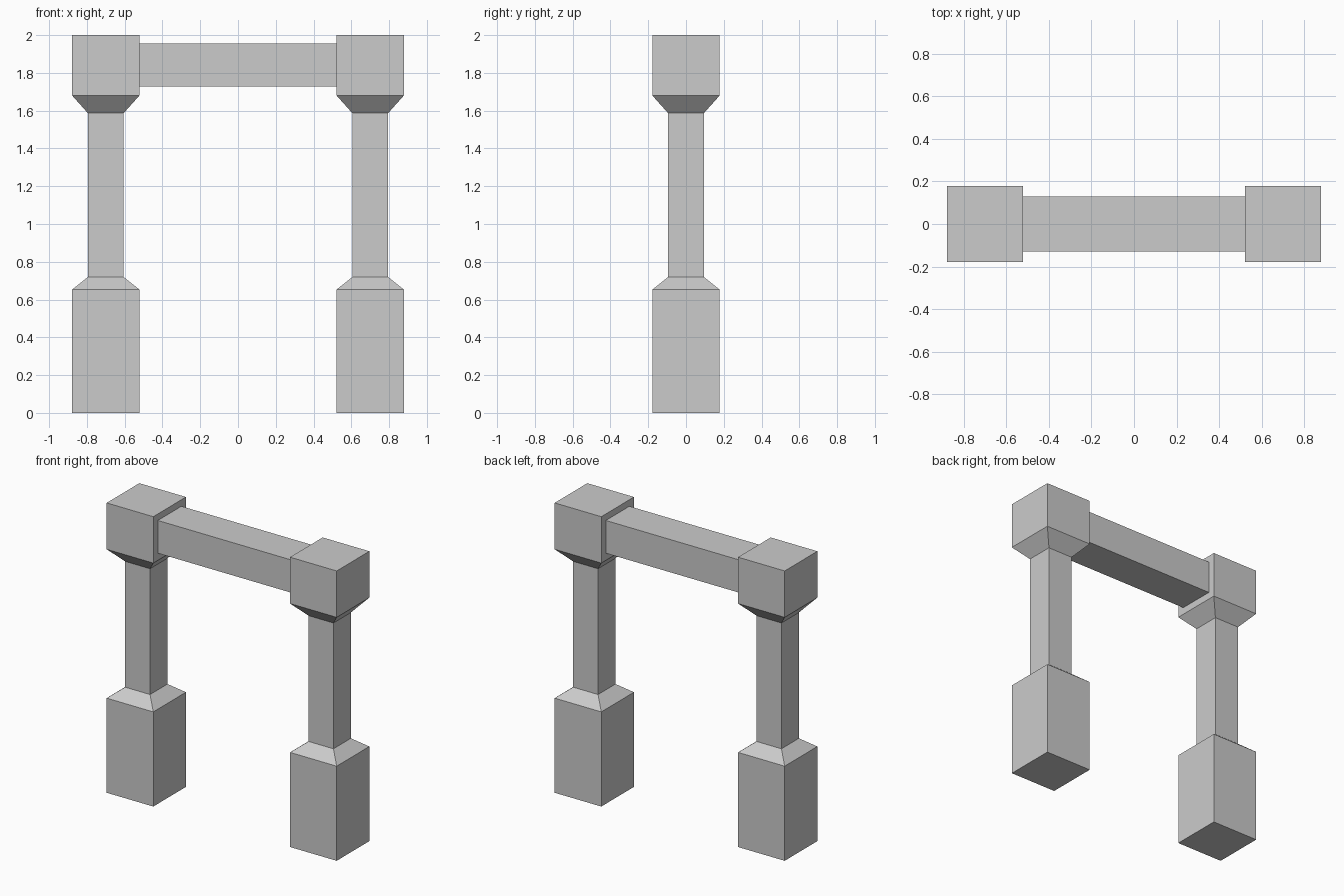
import bpy, bmesh

if "Cube" in bpy.data.objects:
    bpy.data.objects.remove(bpy.data.objects["Cube"])

PILLAR_X = 0.70
HALF = 0.178      # half width of base and capital
SHAFT = 0.095     # half width of shaft


def square_loft(name, x, sections):
    """Stack square sections (z, half width) into one closed solid."""
    bm = bmesh.new()
    corners = [(-1, -1), (1, -1), (1, 1), (-1, 1)]
    rings = [[bm.verts.new((x + cx * h, cy * h, z)) for cx, cy in corners]
             for z, h in sections]
    bm.faces.new(rings[0][::-1])
    bm.faces.new(rings[-1])
    for low, high in zip(rings, rings[1:]):
        for i in range(4):
            j = (i + 1) % 4
            bm.faces.new((low[i], low[j], high[j], high[i]))
    mesh = bpy.data.meshes.new(name)
    bm.to_mesh(mesh)
    bm.free()
    obj = bpy.data.objects.new(name, mesh)
    bpy.context.collection.objects.link(obj)
    return obj


# Pillars: plinth, chamfer, shaft, flare and capital block
profile = [(0, HALF), (0.653, HALF), (0.719, SHAFT),
           (1.587, SHAFT), (1.68, HALF), (2.0, HALF)]
for side, sign in (("left", -1), ("right", 1)):
    square_loft(side + "_pillar", sign * PILLAR_X, profile)

# Cross beam between the capitals
bpy.ops.mesh.primitive_cube_add(size=1, location=(0, 0, 1.842))
beam = bpy.context.object
beam.name = "cross_beam"
beam.scale = (2 * (PILLAR_X - HALF) + 0.004, 0.257, 0.226)
